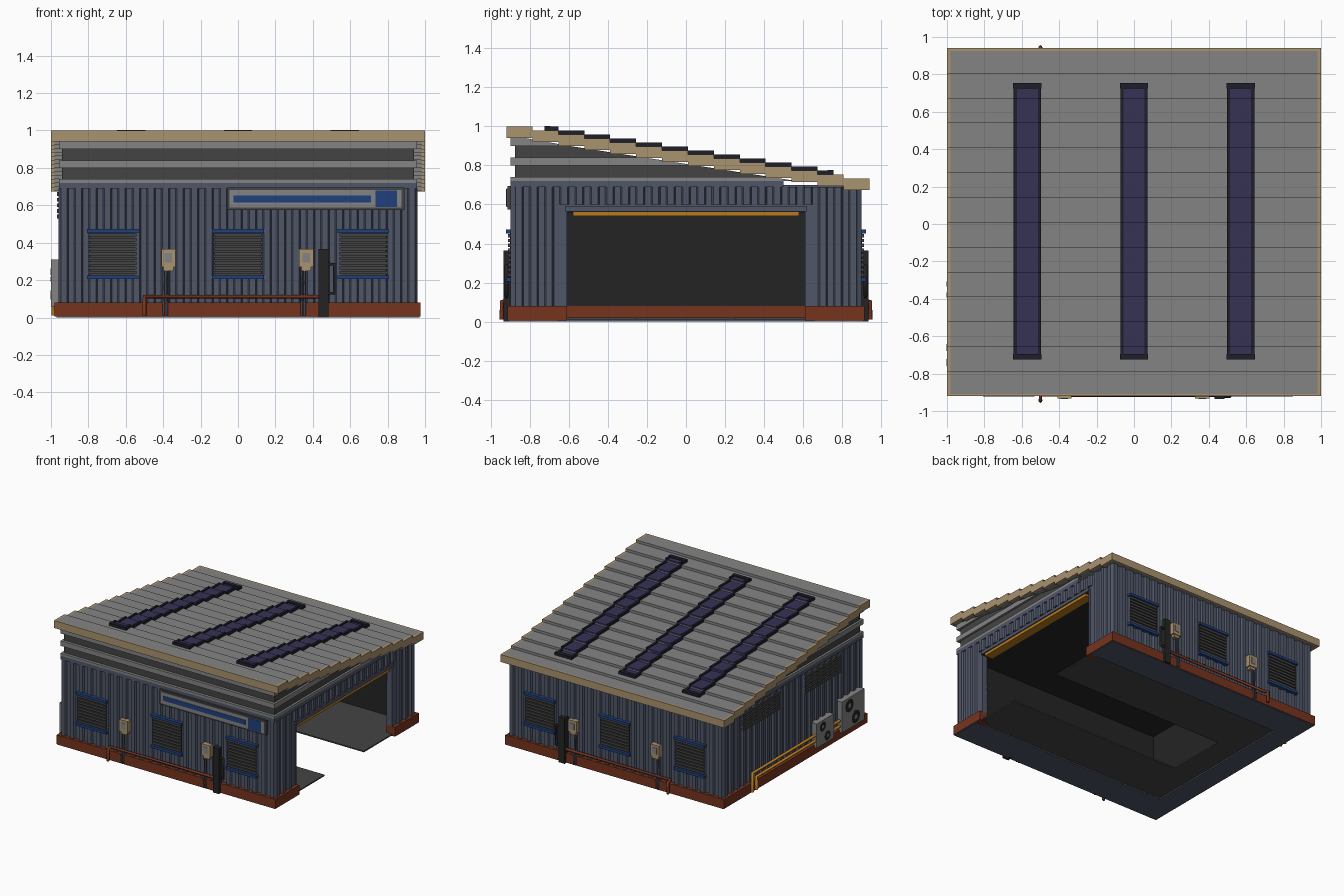
import bpy, bmesh, math
from mathutils import Matrix

cube = bpy.data.objects.get("Cube")
if cube:
    bpy.data.objects.remove(cube, do_unlink=True)


def material(name, r, g, b):
    lin = [((c / 255 + 0.055) / 1.055) ** 2.4 for c in (r, g, b)] + [1.0]
    m = bpy.data.materials.new(name)
    m.use_nodes = True
    m.diffuse_color = lin
    bsdf = m.node_tree.nodes["Principled BSDF"]
    bsdf.inputs["Base Color"].default_value = lin
    bsdf.inputs["Roughness"].default_value = 0.8
    return m


SLATE = material("slate_blue", 80, 86, 103)
TAN = material("tan", 170, 147, 112)
RUST = material("rust_red", 118, 52, 30)
BLUE = material("bright_blue", 33, 64, 125)
BLACK = material("black", 36, 36, 36)
DARK = material("dark_grey", 68, 68, 68)
GREY = material("light_grey", 132, 132, 132)
ORANGE = material("orange", 184, 122, 30)
GLASS = material("purple_glass", 54, 50, 84)
NAVY = material("dark_frame", 30, 30, 44)


def finish(name, bm, mat):
    bmesh.ops.recalc_face_normals(bm, faces=bm.faces)
    me = bpy.data.meshes.new(name)
    bm.to_mesh(me)
    bm.free()
    me.materials.append(mat)
    ob = bpy.data.objects.new(name, me)
    bpy.context.collection.objects.link(ob)
    return ob


def boxes(name, mat, items):
    """One object from boxes given as (x0, x1, y0, y1, z0, z1)."""
    bm = bmesh.new()
    for x0, x1, y0, y1, z0, z1 in items:
        m = Matrix.Translation(((x0 + x1) / 2, (y0 + y1) / 2, (z0 + z1) / 2))
        m = m @ Matrix.Diagonal((abs(x1 - x0), abs(y1 - y0), abs(z1 - z0), 1))
        bmesh.ops.create_cube(bm, size=1, matrix=m)
    return finish(name, bm, mat)


def prism(bm, pts, offset):
    """Extrude a polygon of 3D points along offset."""
    face = bm.faces.new([bm.verts.new(p) for p in pts])
    new = bmesh.ops.extrude_face_region(bm, geom=[face])["geom"]
    bmesh.ops.translate(bm, vec=offset, verts=[v for v in new if isinstance(v, bmesh.types.BMVert)])


def pipe(name, mat, paths, radius):
    cu = bpy.data.curves.new(name, "CURVE")
    cu.dimensions = "3D"
    cu.bevel_depth = radius
    cu.bevel_resolution = 1
    cu.use_fill_caps = True
    for path in paths:
        sp = cu.splines.new("POLY")
        sp.points.add(len(path) - 1)
        for p, co in zip(sp.points, path):
            p.co = (*co, 1)
    cu.materials.append(mat)
    bpy.context.collection.objects.link(bpy.data.objects.new(name, cu))


# Foundation: underside ring, plinth with a gap at the doorway, floor around a pit
boxes("underside_ring", SLATE, [(-.97, .97, .66, .91, 0, .01), (-.97, .97, -.91, -.66, 0, .01),
                                (-.97, -.8, -.66, .66, 0, .01)])
boxes("plinth", RUST, [(-.98, .975, .86, .915, .005, .08), (-.98, .975, -.915, -.86, .005, .08),
                       (-.98, -.9, -.86, .86, .005, .08),
                       (.9, .975, .61, .86, .005, .08), (.9, .975, -.86, -.61, .005, .08)])
boxes("floor", DARK, [(-.9, .95, .25, .87, .01, .02), (-.9, .95, -.87, -.25, .01, .02),
                      (-.9, -.6, -.25, .25, .01, .02)])

# Walls and dark lining
boxes("walls", SLATE, [(-.945, .945, -.885, -.86, .02, .70), (-.945, .945, .86, .885, .02, .68),
                       (-.945, -.91, -.86, .86, .02, .70),
                       (.91, .945, .61, .86, .02, .69), (.91, .945, -.86, -.61, .02, .70),
                       (.91, .945, -.61, .61, .58, .70)])
boxes("wall_caps", SLATE, [(-.957, .957, -.9, -.86, .69, .72), (-.957, -.92, -.86, .5, .69, .72),
                           (.92, .957, -.86, .5, .69, .72)])
boxes("interior_lining", BLACK, [(-.91, .91, -.86, -.855, .02, .66), (-.91, .91, .855, .86, .02, .66),
                                 (-.91, -.905, -.855, .855, .02, .66), (-.91, .91, -.86, .86, .66, .67),
                                 (.905, .91, -.855, -.61, .02, .66), (.905, .91, .61, .855, .02, .66),
                                 (.905, .91, -.61, .61, .58, .66)])

# Corrugation: tapered upright ribs on every wall
bm = bmesh.new()
STEP = .078


def rib(side_axis, sign, c, z0, z1):
    base = .945 if side_axis == 0 else .885
    prof = [(c - .027, base - .005), (c - .016, base + .015), (c + .016, base + .015), (c + .027, base - .005)]
    pts = [(sign * d, t, z0) if side_axis == 0 else (t, sign * d, z0) for t, d in prof]
    prism(bm, pts, (0, 0, z1 - z0))


for k in range(-12, 13):
    rib(1, -1, k * STEP * .995, .08, .69)
    rib(1, 1, k * STEP * .995, .08, .68)
for k in range(-11, 12):
    y = k * STEP
    rib(0, -1, y, .08, .69)
    rib(0, 1, y, .08 if abs(y) > .63 else .6, .69)
finish("corrugated_ribs", bm, SLATE)

# Doorway header
boxes("door_header", SLATE, [(.9, .958, -.62, .62, .565, .592)])
boxes("door_jambs", SLATE, [(.9, .95, s * .61, s * .625, .08, .58) for s in (-1, 1)])
boxes("door_rail", ORANGE, [(.88, .952, -.58, .58, .54, .562)])
boxes("door_roller", BLACK, [(.88, .95, -.61, .61, .56, .58)])

# Roof: stepped planks falling to the back, tan trim on the edges
N, Y0, W, DROP = 14, -.92, 1.86 / 14, .0205


def top(i):
    return 1.0 - DROP * i


planks, trim = [], []
for i in range(N):
    a, b, z = Y0 + i * W, Y0 + (i + 1) * W, top(i)
    planks.append((-.98, .98, max(a, Y0 + .012), min(b, .925), z - .055, z))
    trim += [(s * .98, s * 1.0, a, b, z - .06, z) for s in (-1, 1)]
trim += [(-.98, .98, Y0, Y0 + .012, .94, 1.0), (-.98, .98, .925, .94, top(13) - .06, top(13))]
boxes("roof_planks", GREY, planks)
boxes("roof_trim", TAN, trim)

# Skylights follow the roof steps
panes, frames = [], []
for cx in (-.57, 0, .57):
    for i in range(N):
        a, b, z = max(Y0 + i * W, -.72), min(Y0 + (i + 1) * W, .75), top(i)
        if b <= a:
            continue
        panes.append((cx - .058, cx + .058, a, b, z - .02, z + .012))
        frames += [(cx + s * .056, cx + s * .073, a, b, z - .02, z + .02) for s in (-1, 1)]
    frames += [(cx - .076, cx + .076, -.725, -.695, top(1) - .03, top(1) + .022),
               (cx - .076, cx + .076, .725, .755, top(12) - .03, top(12) + .022)]
boxes("skylight_panes", GLASS, panes)
boxes("skylight_frames", NAVY, frames)


# Upper bands: alternating ledges and louvres cut along the roof slope
def band(name, mat, z0, z1, x, y):
    def end(z):
        return Y0 + (.95 - z) / DROP * W
    b = bmesh.new()
    prism(b, [(-x, y, z0), (-x, max(end(z0), y + .1), z0), (-x, max(end(z1), y + .05), z1), (-x, y, z1)], (2 * x, 0, 0))
    finish(name, b, mat)


for k, (z0, z1) in enumerate([(.72, .74), (.80, .84), (.90, .945)]):
    band(f"upper_ledge_{k + 1}", GREY, z0, z1, .957, -.9)
for k, (z0, z1) in enumerate([(.74, .80), (.84, .90)]):
    band(f"upper_louvre_{k + 1}", DARK, z0, z1, .94, -.877)

# Matching front and back fittings
for s, side in ((-1, "front"), (1, "back")):
    slats, backs, rails = [], [], []
    for cx in (-.67, 0, .67):
        backs.append((cx - .12, cx + .12, s * .88, s * .903, .215, .46))
        for k in range(9):
            z = .232 + k * .025
            slats.append((cx - .128, cx + .128, s * .9, s * .912, z, z + .017))
        rails += [(cx - .138, cx + .138, s * .89, s * .922, z, z + .02) for z in (.205, .452)]
    boxes(f"{side}_shutter_backs", DARK, backs)
    boxes(f"{side}_shutter_slats", DARK, slats)
    boxes(f"{side}_shutter_rails", BLUE, rails)
    meters, dials, drops = [], [], []
    for cx in (-.372, .365):
        meters += [(cx - .038, cx + .038, s * .89, s * .932, .27, .365),
                   (cx - .026, cx + .026, s * .89, s * .925, .25, .27)]
        dials.append((cx - .02, cx + .02, s * .93, s * .935, .295, .345))
        drops += [[(cx + d, s * .912, .25), (cx + d, s * .912, .085), (cx + d, s * .924, .085),
                   (cx + d, s * .924, .01)] for d in (-.026, -.008)]
    boxes(f"{side}_meter_boxes", TAN, meters)
    boxes(f"{side}_meter_covers", GREY, dials)
    pipe(f"{side}_meter_conduits", SLATE, drops, .006)
    pipe(f"{side}_rust_pipe", RUST, [[(.45, s * .915, .112), (-.5, s * .915, .112), (-.5, s * .945, .1),
                                      (-.5, s * .945, .01)]], .011)
    boxes(f"{side}_post", BLACK, [(.43, .485, s * .885, s * .935, 0, .365)])
    pipe(f"{side}_post_handle", BLACK, [[(.48, s * .92, .285), (.515, s * .92, .285), (.515, s * .92, .13),
                                         (.48, s * .92, .13)]], .01)

# Front sign panel with blue stripe and end block
boxes("sign_frame", DARK, [(-.06, .89, -.915, -.885, .575, .695)])
boxes("sign_panel", GREY, [(-.045, .875, -.92, -.91, .588, .682)])
boxes("sign_blue_areas", BLUE, [(-.025, .71, -.923, -.918, .615, .652), (.735, .85, -.923, -.918, .59, .68)])

# Vents on the side away from the doorway
vents = []
for y0, y1 in ((.19, .65), (-.6, -.14)):
    vents += [(-.968, -.94, y0, y1, z, z + .02) for z in (.53, .56, .59, .62, .65)]
boxes("side_vents", DARK, vents)

# Cooling units with round fans
boxes("cooling_units", GREY, [(-1.0, -.945, -.85, -.56, .06, .31), (-1.0, -.945, -.46, -.24, .06, .255)])
bm = bmesh.new()
hubs = bmesh.new()
for y, z, r in ((-.66, .245, .052), (-.74, .125, .052), (-.32, .205, .038), (-.38, .11, .038)):
    rot = Matrix.Rotation(math.pi / 2, 4, "Y")
    for target, rad, x in ((bm, r, -.9985), (hubs, r * .35, -.9995)):
        bmesh.ops.create_cone(target, cap_ends=True, segments=16, radius1=rad, radius2=rad, depth=.004,
                              matrix=Matrix.Translation((x, y, z)) @ rot)
finish("fan_grilles", bm, BLACK)
finish("fan_hubs", hubs, GREY)

# Orange service pipes along the same side
pipe("service_pipes", ORANGE, [[(-.986, -.55, .16), (-.986, .56, .16), (-.986, .56, .01)],
                               [(-.986, -.55, .115), (-.986, .51, .115), (-.986, .51, .01)]], .012)
